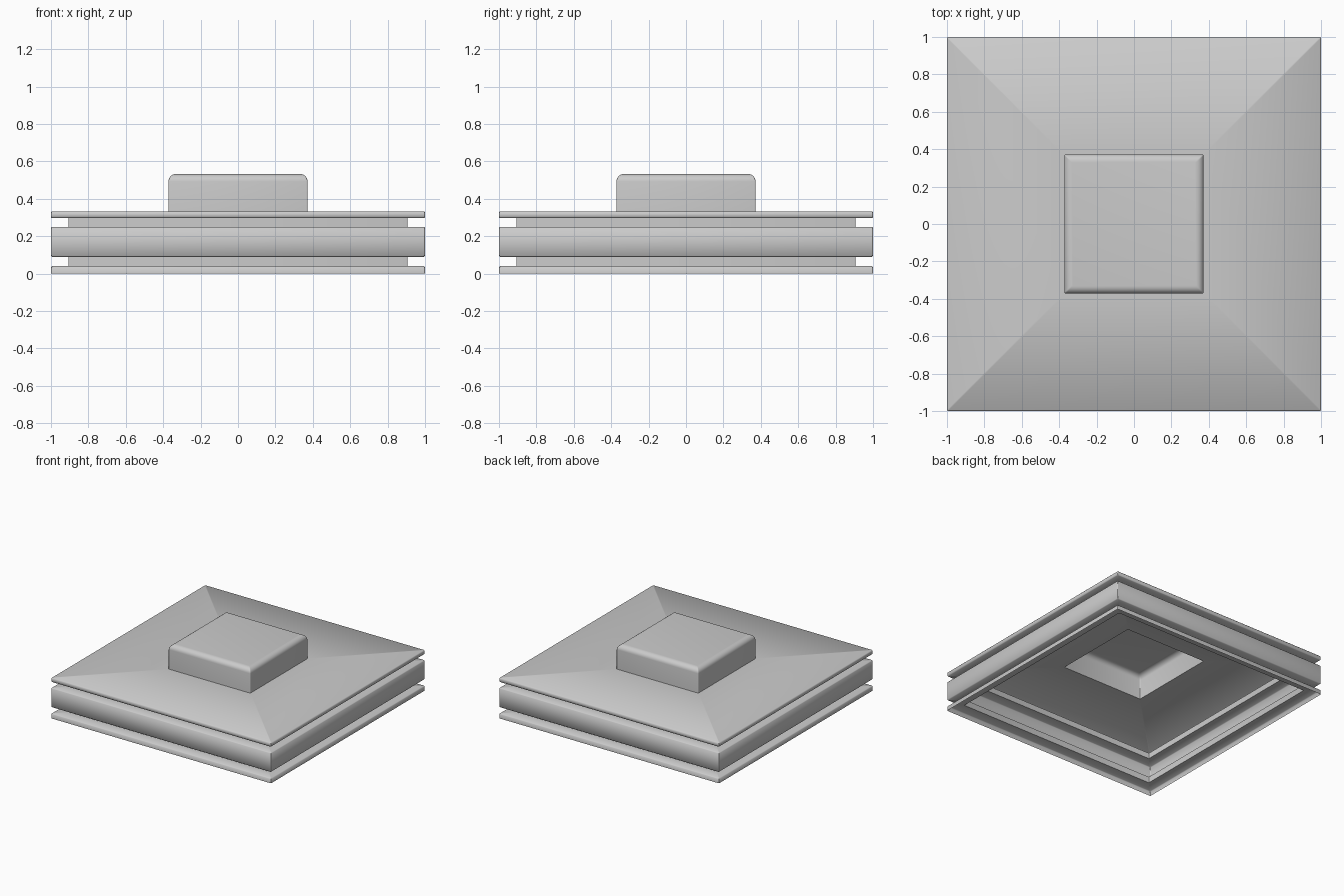
import bpy, bmesh, math

if "Cube" in bpy.data.objects:
    bpy.data.objects.remove(bpy.data.objects["Cube"])


def ring_points(half, z, r, seg=3):
    """Square outline with slightly rounded corners."""
    pts = []
    for q, (sx, sy) in enumerate(((1, 1), (-1, 1), (-1, -1), (1, -1))):
        for i in range(seg + 1):
            a = math.radians(90) * (q + i / seg)
            pts.append((sx * (half - r) + r * math.cos(a),
                        sy * (half - r) + r * math.sin(a), z))
    return pts


def square_shell(name, profile, corner, cap=False):
    """Sweep a (half width, height) profile around a square, open at the bottom."""
    bm = bmesh.new()
    rings = [[bm.verts.new(p) for p in ring_points(h, z, corner)] for h, z in profile]
    n = len(rings[0])
    for a, b in zip(rings, rings[1:]):
        for i in range(n):
            j = (i + 1) % n
            bm.faces.new((a[i], a[j], b[j], b[i]))
    if cap:
        bm.faces.new(rings[-1])
    mesh = bpy.data.meshes.new(name)
    bm.to_mesh(mesh)
    bm.free()
    obj = bpy.data.objects.new(name, mesh)
    bpy.context.collection.objects.link(obj)
    bpy.ops.object.select_all(action='DESELECT')
    obj.select_set(True)
    bpy.context.view_layer.objects.active = obj
    bpy.ops.object.shade_smooth_by_angle(angle=math.radians(50))
    return obj


OUT, GROOVE, EASE = 1.0, 0.907, 0.006
BUTTON, DECK, TOP, ROUND = 0.372, 0.333, 0.533, 0.04


def slab(z0, z1):
    """Protruding band with eased edges."""
    return [(OUT - EASE, z0), (OUT, z0 + EASE), (OUT, z1 - EASE), (OUT - EASE, z1)]


# hollow grooved base: lower lip, groove, middle band, groove, top plate
profile = [(OUT, 0.0), (OUT, 0.04 - EASE), (OUT - EASE, 0.04),
           (GROOVE, 0.04), (GROOVE, 0.09)]
profile += slab(0.09, 0.25) + [(GROOVE, 0.25), (GROOVE, 0.297)]
profile += slab(0.297, DECK) + [(BUTTON, DECK)]
square_shell("grooved_base", profile, 0.006)

# hollow raised button with a rounded top edge
arc = [math.radians(90) * i / 6 for i in range(7)]
button = [(BUTTON, DECK)] + [(BUTTON - ROUND * (1 - math.cos(a)),
                              TOP - ROUND * (1 - math.sin(a))) for a in arc]
square_shell("raised_button", button, 0.006, cap=True)
